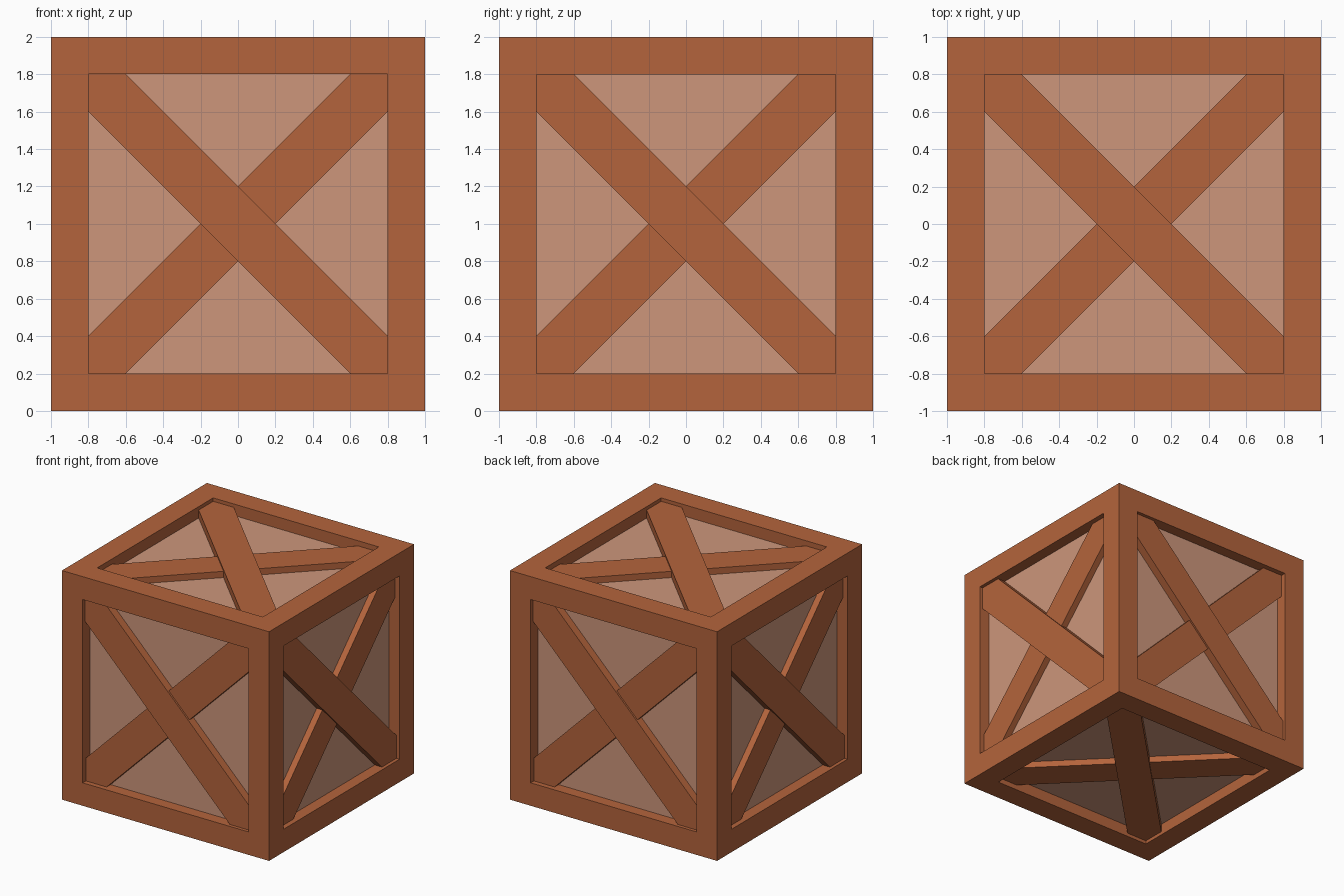
import bpy, bmesh, math
from mathutils import Matrix

if "Cube" in bpy.data.objects:
    bpy.data.objects.remove(bpy.data.objects["Cube"])

RAIL = 0.2      # frame width
PANEL = 0.1     # recess depth of the panels
INNER = 1 - RAIL


def material(name, rgb):
    m = bpy.data.materials.new(name)
    m.diffuse_color = (*rgb, 1)
    m.use_nodes = True
    m.node_tree.nodes["Principled BSDF"].inputs["Base Color"].default_value = m.diffuse_color
    return m


wood = material("brown wood", (0.456, 0.127, 0.045))
pale = material("pale panel wood", (0.610, 0.305, 0.198))


def finish(name, bm, mats, matrix):
    me = bpy.data.meshes.new(name)
    bm.to_mesh(me)
    bm.free()
    for m in mats:
        me.materials.append(m)
    me.transform(matrix)
    ob = bpy.data.objects.new(name, me)
    bpy.context.collection.objects.link(ob)
    return ob


up = Matrix.Translation((0, 0, 1))

# Crate body: a cube with every side inset to a frame and its panel pushed in
bm = bmesh.new()
bmesh.ops.create_cube(bm, size=2)
bm.normal_update()
panels = bm.faces[:]
bmesh.ops.inset_individual(bm, faces=panels, thickness=RAIL, use_even_offset=True)
bm.normal_update()
bmesh.ops.inset_individual(bm, faces=panels, thickness=0, depth=-PANEL)
for f in panels:
    f.material_index = 1
finish("crate_frame_and_panels", bm, [wood, pale], up)


# Diagonal brace, drawn on the top side with its ends cut to the frame corner
def brace(name, matrix, depth, flip):
    a, b = INNER, INNER - RAIL
    outline = [(-a, a), (-a, b), (b, -a), (a, -a), (a, -b), (-b, a)]
    bm = bmesh.new()
    low = 1 - PANEL - 0.01
    face = bm.faces.new([bm.verts.new((x * flip, y, low)) for x, y in outline])
    ext = bmesh.ops.extrude_face_region(bm, geom=[face], use_keep_orig=True)
    top = [g for g in ext["geom"] if isinstance(g, bmesh.types.BMVert)]
    bmesh.ops.translate(bm, verts=top, vec=(0, 0, 1 - depth - low))
    bmesh.ops.recalc_face_normals(bm, faces=bm.faces[:])
    finish(name, bm, [wood], up @ matrix)


# The same crossed pair on all six sides
tilt = Matrix.Rotation(math.pi / 2, 4, 'X')
sides = {"top": Matrix.Identity(4), "bottom": tilt @ tilt}
for k, side in enumerate(("front", "right", "back", "left")):
    sides[side] = Matrix.Rotation(k * math.pi / 2, 4, 'Z') @ tilt
for side, matrix in sides.items():
    brace(side + "_outer_brace", matrix, 0.03, 1)
    brace(side + "_inner_brace", matrix, 0.045, -1)
